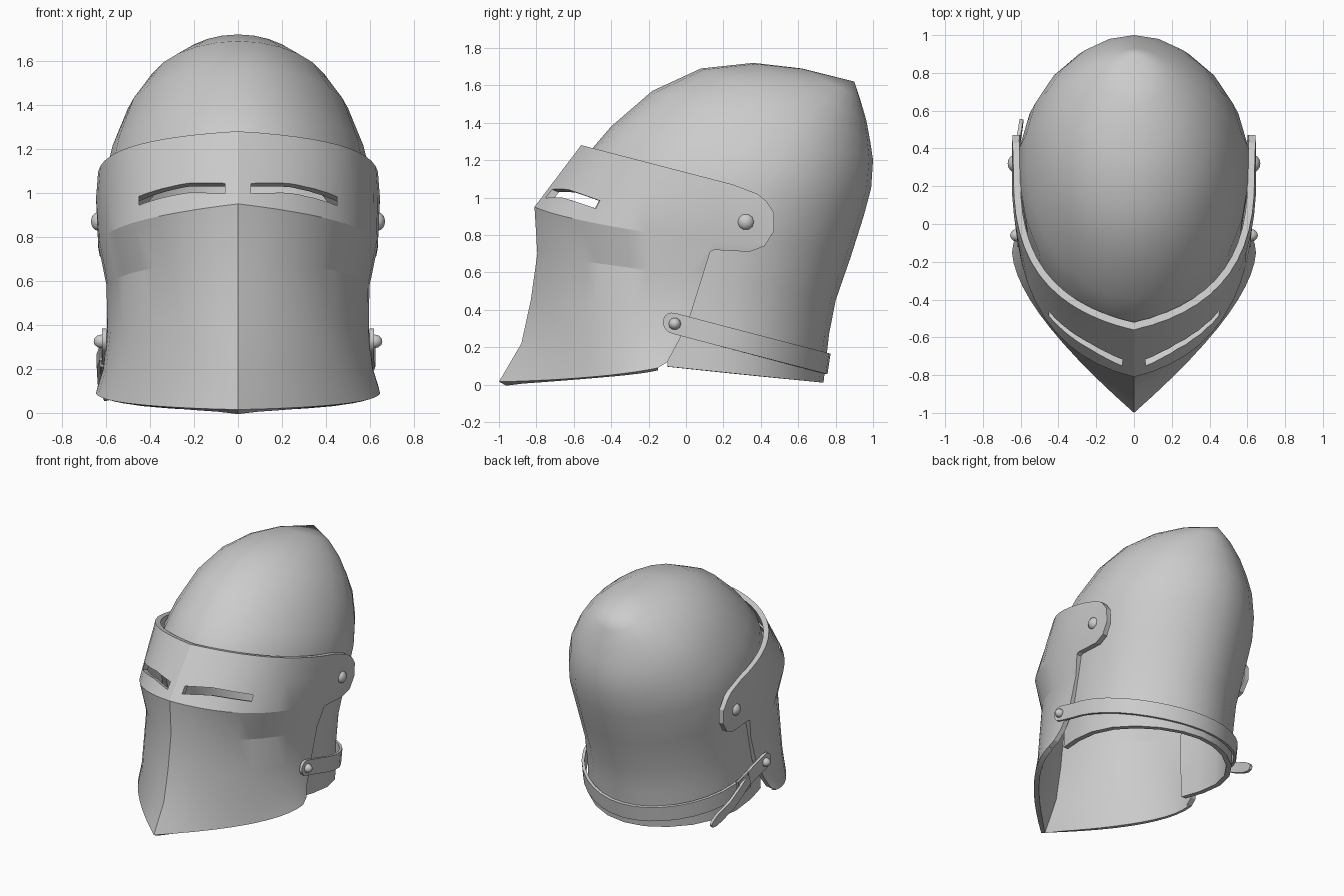
import bpy, bmesh, math
from math import sin, cos, pi, radians, sqrt
from mathutils import Vector

if "Cube" in bpy.data.objects:
    bpy.data.objects.remove(bpy.data.objects["Cube"])

steel = bpy.data.materials.new("grey steel")
steel.use_nodes = True
steel.diffuse_color = (0.6, 0.6, 0.6, 1)
steel.node_tree.nodes["Principled BSDF"].inputs["Base Color"].default_value = (0.6, 0.6, 0.6, 1)


def finish(name, bm):
    """Turn a bmesh into a steel object with outward normals."""
    bmesh.ops.recalc_face_normals(bm, faces=bm.faces)
    mesh = bpy.data.meshes.new(name)
    bm.to_mesh(mesh)
    bm.free()
    mesh.materials.append(steel)
    obj = bpy.data.objects.new(name, mesh)
    bpy.context.collection.objects.link(obj)
    return obj


def loft(name, rows, closed=False, apex=None):
    """Skin a list of point rows, optionally closed around and capped to a point."""
    bm = bmesh.new()
    grid = [[bm.verts.new(p) for p in row] for row in rows]
    n = len(rows[0])
    pairs = [(i, (i + 1) % n) for i in range(n if closed else n - 1)]
    for a, b in zip(grid, grid[1:]):
        for i, j in pairs:
            bm.faces.new((a[i], a[j], b[j], b[i]))
    if apex:
        tip = bm.verts.new(apex)
        for i, j in pairs:
            bm.faces.new((tip, grid[0][j], grid[0][i]))
    return finish(name, bm)


def prism(name, outline, place, lo, hi):
    """Extrude a flat outline between two depths."""
    bm = bmesh.new()
    ends = [[bm.verts.new(place(a, b, d)) for a, b in outline] for d in (lo, hi)]
    n = len(outline)
    for e in ends:
        bm.faces.new(e)
    for i in range(n):
        j = (i + 1) % n
        bm.faces.new((ends[0][i], ends[0][j], ends[1][j], ends[1][i]))
    return finish(name, bm)


def apply(obj, kind, **settings):
    mod = obj.modifiers.new(kind.lower(), kind)
    for key, value in settings.items():
        setattr(mod, key, value)
    bpy.context.view_layer.objects.active = obj
    bpy.ops.object.modifier_apply(modifier=mod.name)


def cut(obj, cutter, operation):
    apply(obj, "BOOLEAN", object=cutter, operation=operation, solver="EXACT")
    bpy.data.objects.remove(cutter)


def smooth(obj, angle):
    bpy.ops.object.select_all(action="DESELECT")
    obj.select_set(True)
    bpy.context.view_layer.objects.active = obj
    bpy.ops.object.shade_smooth_by_angle(angle=radians(angle))


def from_side(y, z, x):
    return (x, y, z)


def into_band(x, z, y):
    """Follow the sloping face of the visor band, sinking inwards."""
    return (x, y, z - .4 * (y + .79 - .72 * abs(x)))


def fullness(back, side):
    """Swell the rear corners and narrow the front of an oval slightly."""
    return 1 + (.15 * back * side ** 2 if back > 0 else .08 * back)


# Skull: tilted rings (front y, front z, back y, back z, half width)
sections = [
    (.62, 1.69, .93, 1.53, .17), (.36, 1.72, .965, 1.41, .30),
    (.08, 1.69, .985, 1.30, .41), (-.18, 1.57, 1.0, 1.20, .50),
    (-.40, 1.38, .99, 1.05, .57), (-.52, 1.24, .95, .90, .605),
    (-.62, 1.0, .88, .68, .595), (-.64, .70, .80, .45, .575),
    (-.62, .40, .765, .27, .57), (-.62, .15, .735, .01, .58),
]
SIDES = 24
rings = []
for fy, fz, by, bz, w in sections:
    front, back = Vector((0, fy, fz)), Vector((0, by, bz))
    mid, half = (front + back) / 2, (back - front) / 2
    rings.append([mid + half * cos(a) + Vector((w * sin(a) * fullness(cos(a), sin(a)), 0, 0))
                  for a in (2 * pi * i / SIDES for i in range(SIDES))])
skull = loft("skull", rings, closed=True, apex=(0, .9, 1.62))
apply(skull, "SOLIDIFY", thickness=.037, offset=-1)
face_opening = [(-.1, -.2), (-.1, .6), (-.2, .85), (-.48, 1.13), (-1, 1.2), (-1, -.2)]
cut(skull, prism("face_cutter", face_opening, from_side, -1, 1), "DIFFERENCE")
smooth(skull, 40)

# Visor: each row is a curve from the front ridge, via a control point, to the side
visor_rows = [
    ((0, -.50, 1.36), (.60, -.40, 1.29), (.63, .15, 1.17)),
    ((0, -.655, 1.155), (.61, -.53, 1.08), (.645, .15, .98)),
    ((0, -.81, .95), (.63, -.66, .875), (.635, .15, .76)),
    ((0, -.795, .70), (.57, -.60, .66), (.60, .13, .57)),
    ((0, -.83, .45), (.59, -.58, .42), (.597, .05, .37)),
    ((0, -.88, .22), (.62, -.52, .20), (.615, -.02, .20)),
    ((0, -1.0, .015), (.68, -.40, .03), (.645, -.10, .10)),
]
STEPS = 12
grid = []
for row in visor_rows:
    a, b, c = map(Vector, row)
    side = [a * (1 - t) ** 2 + b * 2 * t * (1 - t) + c * t * t
            for t in (i / STEPS for i in range(STEPS + 1))]
    side += [c + Vector((0, .2, -.01)), c + Vector((0, .42, -.02))]
    grid.append([Vector((-p.x, p.y, p.z)) for p in side[:0:-1]] + side)
visor = loft("visor", grid)
apply(visor, "SOLIDIFY", thickness=.037, offset=-1, use_even_offset=True)
visor_outline = [
    (-1.2, -.1), (-.15, -.1), (-.15, .09), (-.1, .12), (-.03, .25), (.02, .36),
    (.13, .71), (.15, .72), (.34, .71), (.42, .74), (.47, .82), (.47, .92),
    (.43, .98), (.38, 1.02), (.25, 1.07), (-.56, 1.28), (-1.2, 1.446),
]
cut(visor, prism("outline_cutter", visor_outline, from_side, -1, 1), "INTERSECT")

# Eye slits
slit = [(.06, .995), (.23, .985), (.45, .935), (.45, .985), (.23, 1.04), (.06, 1.055)]
for s in (-1, 1):
    shape = [(s * x, z) for x, z in slit]
    cut(visor, prism("slit_cutter", shape, into_band, -1.2, -.2), "DIFFERENCE")
smooth(visor, 16)

# Neck strap around the back, with rounded ends that run straight over the visor
end_angles = [-16.4, -16, -15, -13.5, -11.5]
angles = end_angles + [i * 9 for i in range(21)] + [180 - a for a in reversed(end_angles)]
strap_rows = []
for side in (1, -1):
    row = []
    for deg in angles:
        a = radians(deg)
        y = .07 + .675 * sin(a)
        inset = max(0, 1 - (y + .123) / .055)
        lift = side * .055 * sqrt(1 - min(inset, .98) ** 2)
        x = cos(a) * fullness(sin(a), cos(a)) if sin(a) > 0 else math.copysign(1, cos(a))
        row.append((.598 * x, y + lift * .15, .31 - .264 * y + lift))
    strap_rows.append(row)
strap = loft("neck_strap", strap_rows)
apply(strap, "SOLIDIFY", thickness=.02, offset=1)
smooth(strap, 30)


def rivet(name, x, y, z, radius, height):
    bpy.ops.mesh.primitive_uv_sphere_add(segments=10, ring_count=6, radius=1,
                                         location=(x, y, z), rotation=(0, pi / 2, 0))
    obj = bpy.context.object
    obj.name = name
    obj.scale = (radius, radius, height)
    obj.data.materials.append(steel)
    smooth(obj, 50)


# Rivets on both sides
for s, label in ((1, "left"), (-1, "right")):
    rivet(label + "_pivot_rivet", s * .632, .32, .87, .046, .037)
    rivet(label + "_strap_rivet", s * .62, -.06, .325, .033, .036)

# Buckle frame on the right side of the strap
bpy.ops.mesh.primitive_torus_add(major_segments=4, minor_segments=6, major_radius=.085,
                                 minor_radius=.012, location=(-.617, .2, .257))
buckle = bpy.context.object
buckle.name = "buckle"
buckle.rotation_mode = "ZYX"
buckle.rotation_euler = (0, pi / 2, pi / 4 - .26)
buckle.data.materials.append(steel)
smooth(buckle, 40)

# Loose strap tail with a rounded tip, hanging back from the buckle
tail_path = [(-.618, .14, .275), (-.632, .24, .235), (-.628, .36, .165),
             (-.605, .48, .105), (-.598, .53, .08), (-.595, .55, .07)]
tail_width = [.034, .034, .034, .034, .025, .010]
tail_rows = [[(x, y + k * w * .5, z + k * w) for k in (-1, 1)]
             for (x, y, z), w in zip(tail_path, tail_width)]
tail = loft("strap_tail", tail_rows)
apply(tail, "SOLIDIFY", thickness=.02, offset=0)
smooth(tail, 30)
